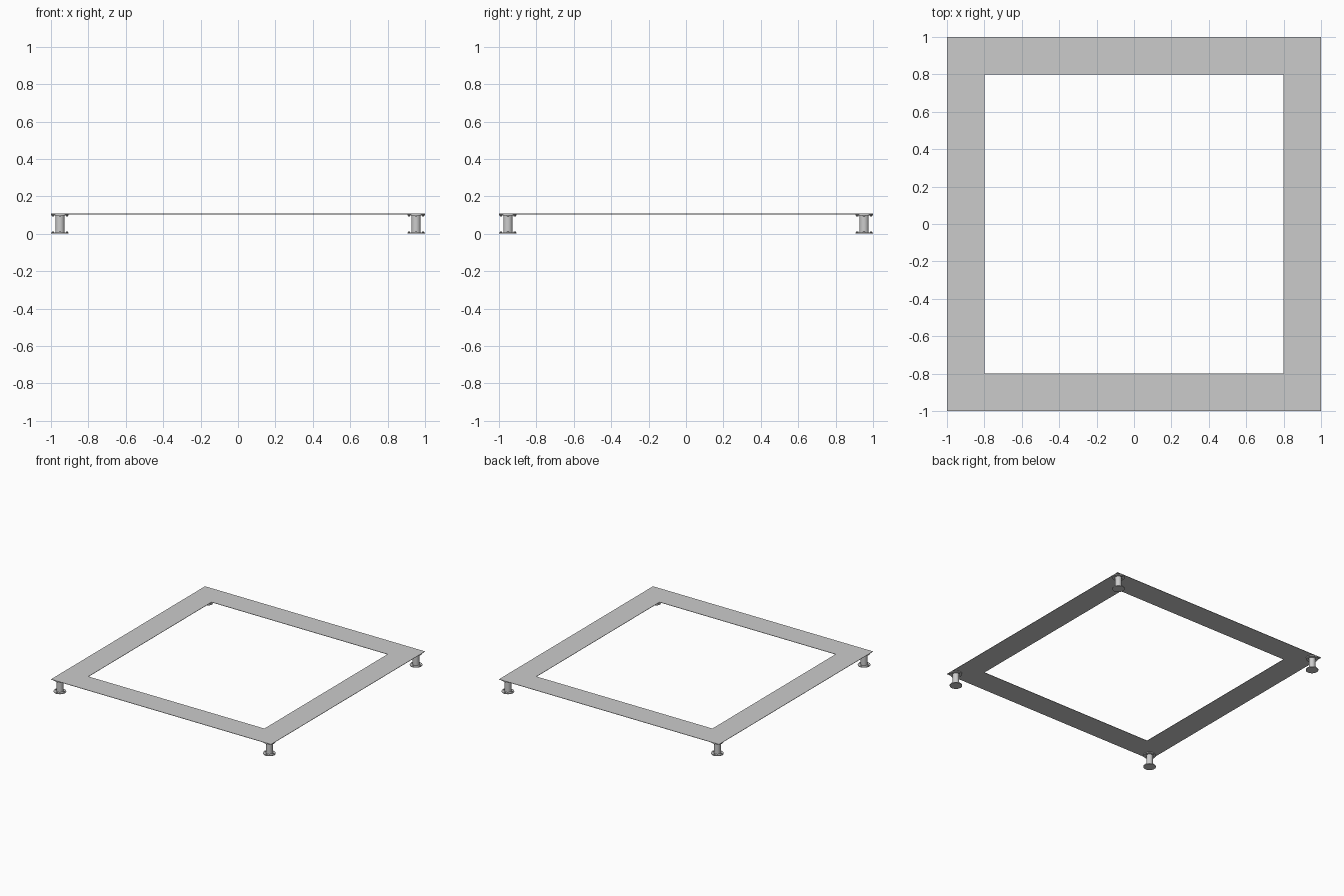
import bpy, bmesh, math
from mathutils import Matrix

if "Cube" in bpy.data.objects:
    bpy.data.objects.remove(bpy.data.objects["Cube"])

TOP = 0.107       # top of the plate
PLATE = 0.003     # plate thickness
FLANGE = 0.006    # flange thickness
LEG_TOP = TOP - PLATE


def make_object(name, bm, smooth=False):
    bmesh.ops.recalc_face_normals(bm, faces=bm.faces)
    mesh = bpy.data.meshes.new(name)
    bm.to_mesh(mesh)
    bm.free()
    ob = bpy.data.objects.new(name, mesh)
    bpy.context.collection.objects.link(ob)
    if smooth:
        bpy.context.view_layer.objects.active = ob
        ob.select_set(True)
        bpy.ops.object.shade_smooth_by_angle(angle=math.radians(35))
        ob.select_set(False)
    return ob


def cylinder(bm, x, y, z0, z1, r, sides):
    bmesh.ops.create_cone(bm, cap_ends=True, segments=sides, radius1=r, radius2=r,
                          depth=z1 - z0,
                          matrix=Matrix.Translation((x, y, (z0 + z1) / 2)))


# Square frame plate with a mitred ring of four quads, thickened downward
bm = bmesh.new()
corners = [(-1, -1), (1, -1), (1, 1), (-1, 1)]
outer = [bm.verts.new((x, y, LEG_TOP)) for x, y in corners]
inner = [bm.verts.new((0.8 * x, 0.8 * y, LEG_TOP)) for x, y in corners]
for i in range(4):
    j = (i + 1) % 4
    bm.faces.new((outer[i], outer[j], inner[j], inner[i]))
ext = bmesh.ops.extrude_face_region(bm, geom=bm.faces[:], use_keep_orig=True)
bmesh.ops.translate(bm, vec=(0, 0, PLATE),
                    verts=[g for g in ext["geom"] if isinstance(g, bmesh.types.BMVert)])
make_object("frame_plate", bm)

# Corner feet: tube, two flanges and bolts on each flange
names = ["front_left", "front_right", "back_right", "back_left"]
for name, (sx, sy) in zip(names, corners):
    cx, cy = 0.952 * sx, 0.952 * sy

    bm = bmesh.new()
    cylinder(bm, cx, cy, FLANGE, LEG_TOP - FLANGE, 0.025, 32)
    make_object(name + "_leg", bm, True)

    for part, z0 in (("base_flange", 0), ("top_flange", LEG_TOP - FLANGE)):
        bm = bmesh.new()
        cylinder(bm, cx, cy, z0, z0 + FLANGE, 0.047, 32)
        make_object(f"{name}_{part}", bm, True)

    # Hex bolt heads on the inner sides of the flanges
    bm = bmesh.new()
    for k in range(4):
        a = k * math.pi / 2
        bx, by = cx + 0.037 * math.cos(a), cy + 0.037 * math.sin(a)
        cylinder(bm, bx, by, FLANGE, FLANGE + 0.006, 0.006, 6)
        cylinder(bm, bx, by, LEG_TOP - FLANGE - 0.006, LEG_TOP - FLANGE, 0.006, 6)
    make_object(name + "_bolts", bm)
